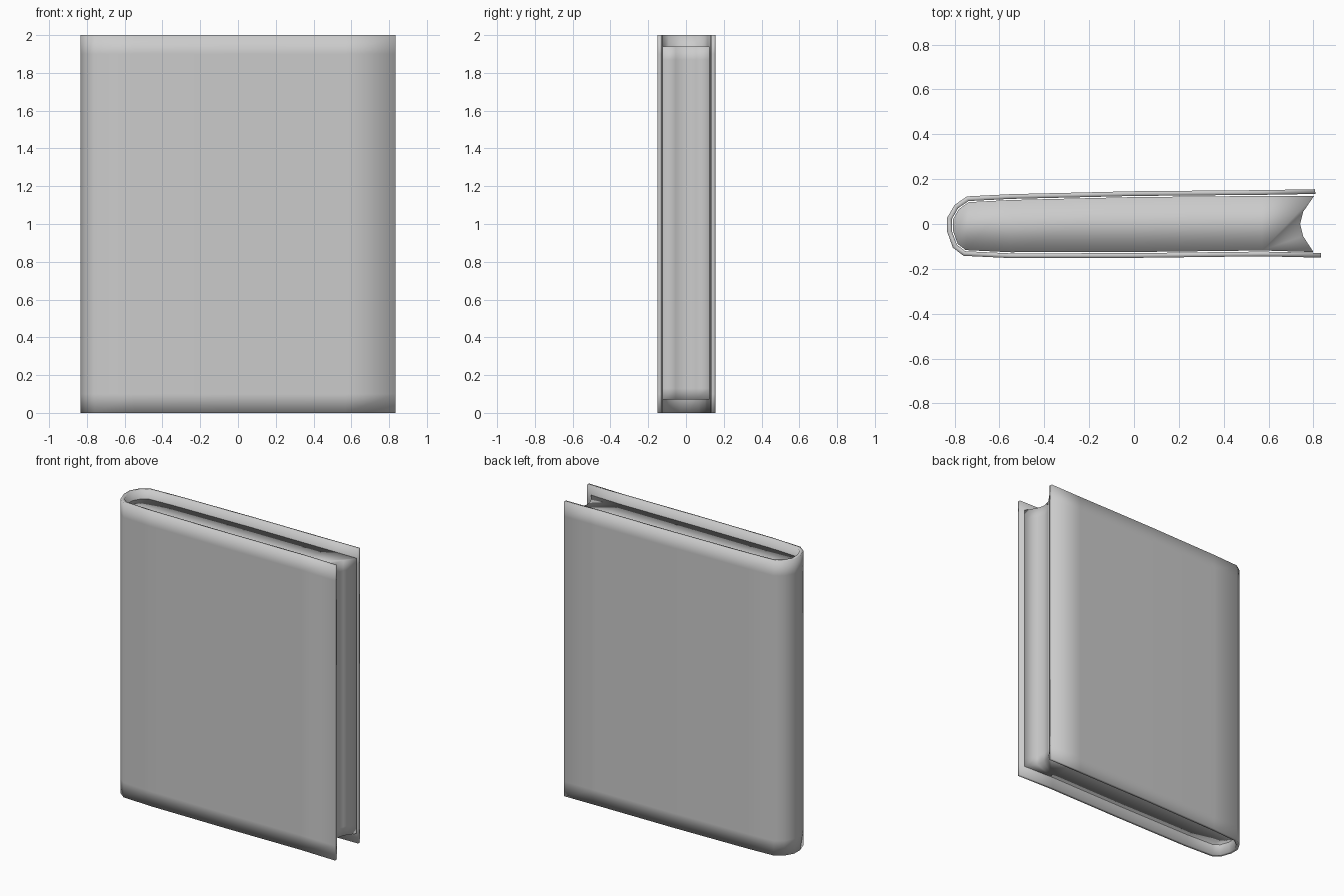
import bpy
import bmesh
from mathutils import Vector

cube = bpy.data.objects.get("Cube")
if cube:
    bpy.data.objects.remove(cube, do_unlink=True)

GREY = (0.6, 0.6, 0.6, 1.0)
grey = bpy.data.materials.new("plain grey")
grey.use_nodes = True
grey.diffuse_color = GREY
grey.node_tree.nodes["Principled BSDF"].inputs["Base Color"].default_value = GREY


def offset(path, distance):
    """Shift an open path sideways, mitring the corners."""
    result = []
    for i, p in enumerate(path):
        sides = []
        for a, b in ((i - 1, i), (i, i + 1)):
            if a >= 0 and b < len(path):
                d = (path[b] - path[a]).normalized()
                sides.append(Vector((-d.y, d.x)))
        n = sum(sides, Vector((0, 0))).normalized()
        result.append(p + n * distance / n.dot(sides[0]))
    return result


def upright(name, outline, caps, levels):
    """Raise a closed outline through the levels and cap both ends."""
    bm = bmesh.new()
    rings = [[bm.verts.new((p.x, p.y, z)) for p in outline] for z in levels]
    count = len(outline)
    for low, high in zip(rings, rings[1:]):
        for i in range(count):
            j = (i + 1) % count
            bm.faces.new((low[i], low[j], high[j], high[i]))
    for ring in (rings[0], rings[-1]):
        for cap in caps:
            bm.faces.new([ring[i] for i in cap])
    bmesh.ops.recalc_face_normals(bm, faces=bm.faces)
    mesh = bpy.data.meshes.new(name)
    bm.to_mesh(mesh)
    bm.free()
    mesh.materials.append(grey)
    mesh.shade_smooth()
    obj = bpy.data.objects.new(name, mesh)
    bpy.context.collection.objects.link(obj)
    return obj


def paired_caps(count):
    """Quads joining point i to its opposite point."""
    return [(i, i + 1, count - 2 - i, count - 1 - i)
            for i in range(count // 2 - 1)]


# Cover: back board, rounded spine, front board
outer = [Vector(p) for p in (
    (0.808, 0.155), (0.57, 0.151), (0.0, 0.146), (-0.55, 0.133),
    (-0.745, 0.123), (-0.80, 0.085), (-0.833, 0.028), (-0.833, -0.035),
    (-0.808, -0.105), (-0.76, -0.142), (-0.55, -0.152), (0.0, -0.151),
    (0.57, -0.144), (0.833, -0.15))]
inner = offset(outer, 0.021)
cover = outer + inner[::-1]
upright("cover", cover, paired_caps(len(cover)), (0, 0.1, 1.9, 2))

# Page block: follows the inside of the cover, with a hollow fore edge
body = offset(outer, 0.026)[1:-1]
fore_edge = [Vector(p) for p in (
    (0.80, -0.125), (0.754, -0.054), (0.741, 0.0), (0.754, 0.054),
    (0.803, 0.125))]
pages = body + fore_edge
half = paired_caps(len(body))
fore_cap = [0] + list(range(len(body) - 1, len(pages)))
upright("page_block", pages, half + [fore_cap], (0.07, 0.13, 1.87, 1.94))
